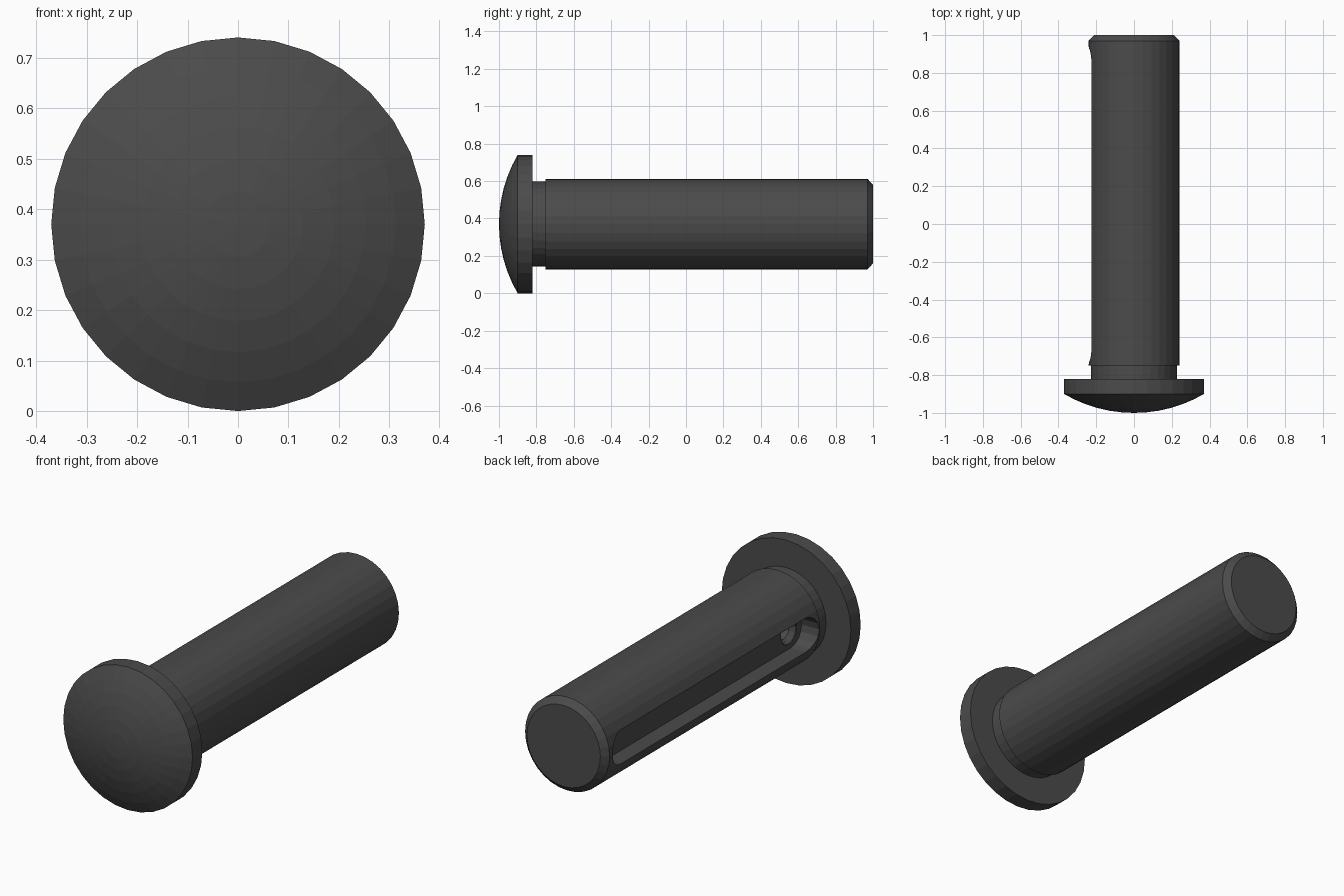
import bpy, bmesh, math
from mathutils import Vector

if "Cube" in bpy.data.objects:
    bpy.data.objects.remove(bpy.data.objects["Cube"])

CZ = 0.37  # height of the pin axis


def new_object(name, bm):
    bmesh.ops.recalc_face_normals(bm, faces=bm.faces)
    mesh = bpy.data.meshes.new(name)
    bm.to_mesh(mesh)
    bm.free()
    obj = bpy.data.objects.new(name, mesh)
    bpy.context.collection.objects.link(obj)
    return obj


def lathe(name, profile, sides, place):
    """Revolve (radius, position) points; place(a, b, t) maps to 3D."""
    bm = bmesh.new()
    rings = []
    for r, t in profile:
        n = 1 if r == 0 else sides
        angles = [2 * math.pi * i / sides for i in range(n)]
        rings.append([bm.verts.new(place(r * math.sin(a), r * math.cos(a), t)) for a in angles])
    for lo, hi in zip(rings, rings[1:]):
        for i in range(sides):
            j = (i + 1) % sides
            quad = [lo[i % len(lo)], lo[j % len(lo)], hi[j % len(hi)], hi[i % len(hi)]]
            bm.faces.new(list(dict.fromkeys(quad)))
    for ring in (rings[0], rings[-1]):
        if len(ring) > 1:
            bm.faces.new(ring)
    return new_object(name, bm)


def cut(target, cutter):
    mod = target.modifiers.new("cut", 'BOOLEAN')
    mod.operation = 'DIFFERENCE'
    mod.solver = 'EXACT'
    mod.object = cutter
    bpy.context.view_layer.objects.active = target
    bpy.ops.object.modifier_apply(modifier=mod.name)
    bpy.data.objects.remove(cutter)


# Pin body: domed head, neck, chamfered shank
R = 0.735
top = math.asin(0.37 / R)
dome = [(R * math.sin(top * i / 6), -1 + R * (1 - math.cos(top * i / 6))) for i in range(7)]
profile = dome + [(0.37, -0.82), (0.228, -0.82), (0.228, -0.75),
                  (0.242, -0.75), (0.242, 0.97), (0.21, 1.0)]
pin = lathe("domed_pin", profile, 32, lambda a, b, t: Vector((a, t, CZ + b)))

# Long round-ended slot in the left side
bm = bmesh.new()
w, y0, y1 = 0.088, -0.657, 0.855
outline = []
for centre, start in ((y1, 0), (y0, math.pi)):
    for i in range(9):
        a = start + math.pi * i / 8
        outline.append((centre + w * math.sin(a), CZ + w * math.cos(a)))
face = bm.faces.new([bm.verts.new((-0.14, y, z)) for y, z in outline])
ext = bmesh.ops.extrude_face_region(bm, geom=[face], use_keep_orig=True)
moved = [v for v in ext["geom"] if isinstance(v, bmesh.types.BMVert)]
bmesh.ops.translate(bm, verts=moved, vec=(-0.3, 0, 0))
slot = new_object("slot_cutter", bm)
cut(pin, slot)

# Countersunk hole in the slot floor near the head
hole = lathe("hole_cutter", [(0.065, -0.2), (0.065, -0.135), (0.045, -0.11), (0.045, 0.0)], 16,
             lambda a, b, t: Vector((t, -0.64 + a, CZ + b)))
cut(pin, hole)

# Dark metal
mat = bpy.data.materials.new("dark_metal")
mat.diffuse_color = (0.07, 0.07, 0.07, 1)
mat.use_nodes = True
mat.node_tree.nodes["Principled BSDF"].inputs["Base Color"].default_value = mat.diffuse_color
pin.data.materials.clear()
pin.data.materials.append(mat)
